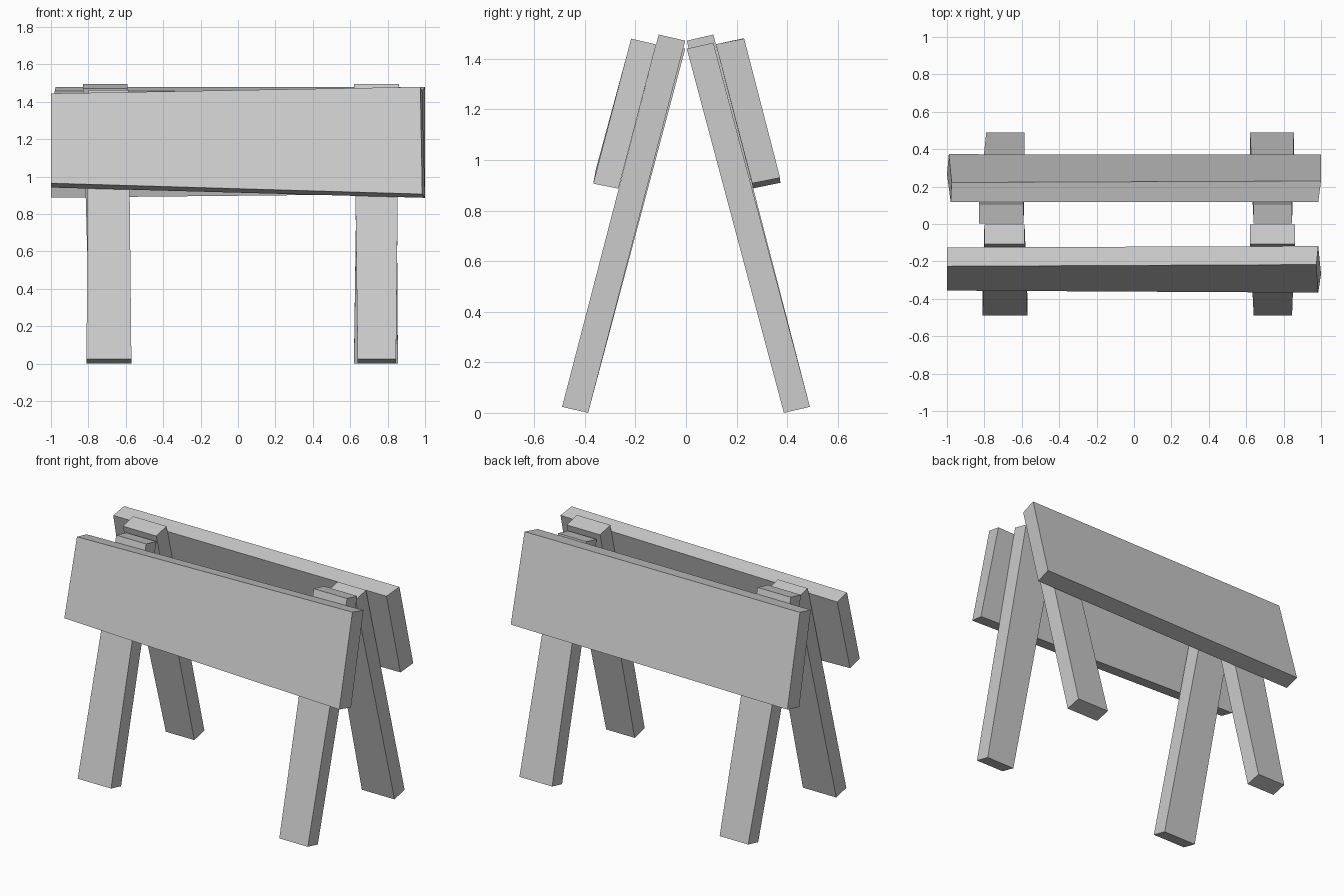
import bpy

if "Cube" in bpy.data.objects:
    bpy.data.objects.remove(bpy.data.objects["Cube"])


def box_between(name, end_a, end_b):
    """Solid from two matching four-corner ends."""
    mesh = bpy.data.meshes.new(name)
    faces = [(3, 2, 1, 0), (4, 5, 6, 7)]
    faces += [(i, (i + 1) % 4, (i + 1) % 4 + 4, i + 4) for i in range(4)]
    mesh.from_pydata(end_a + end_b, [], faces)
    import bmesh
    bm = bmesh.new()
    bm.from_mesh(mesh)
    bmesh.ops.recalc_face_normals(bm, faces=bm.faces)
    bm.to_mesh(mesh)
    bm.free()
    obj = bpy.data.objects.new(name, mesh)
    bpy.context.collection.objects.link(obj)


def leg(name, side, bottom_x, top_x, top_z):
    """Splayed leg; side is -1 for front and 1 for back."""
    def end(xs, inner, outer, z):
        return [(xs[0], side * inner, z), (xs[1], side * inner, z),
                (xs[1], side * outer, z + 0.024), (xs[0], side * outer, z + 0.024)]
    box_between(name, end(bottom_x, 0.387, 0.49, 0.0), end(top_x, 0.003, 0.108, top_z))


# Four slightly uneven legs
leg("front_left_leg", -1, (-0.81, -0.57), (-0.80, -0.585), 1.44)
leg("front_right_leg", -1, (0.64, 0.845), (0.62, 0.86), 1.472)
leg("back_left_leg", 1, (-0.79, -0.585), (-0.83, -0.59), 1.472)
leg("back_right_leg", 1, (0.62, 0.855), (0.64, 0.845), 1.44)

# Boards: corners run inner top, outer top, outer bottom, inner bottom
box_between("front_board",
            [(-1, -0.125, 1.422), (-1, -0.226, 1.445), (-1, -0.356, 0.965), (-1, -0.256, 0.942)],
            [(0.985, -0.118, 1.457), (0.975, -0.217, 1.48), (0.985, -0.367, 0.907), (1, -0.267, 0.887)])
box_between("back_board",
            [(-0.98, 0.118, 1.458), (-0.975, 0.222, 1.48), (-0.99, 0.373, 0.91), (-1, 0.265, 0.888)],
            [(0.985, 0.118, 1.458), (1, 0.23, 1.48), (1, 0.372, 0.93), (0.985, 0.262, 0.908)])
